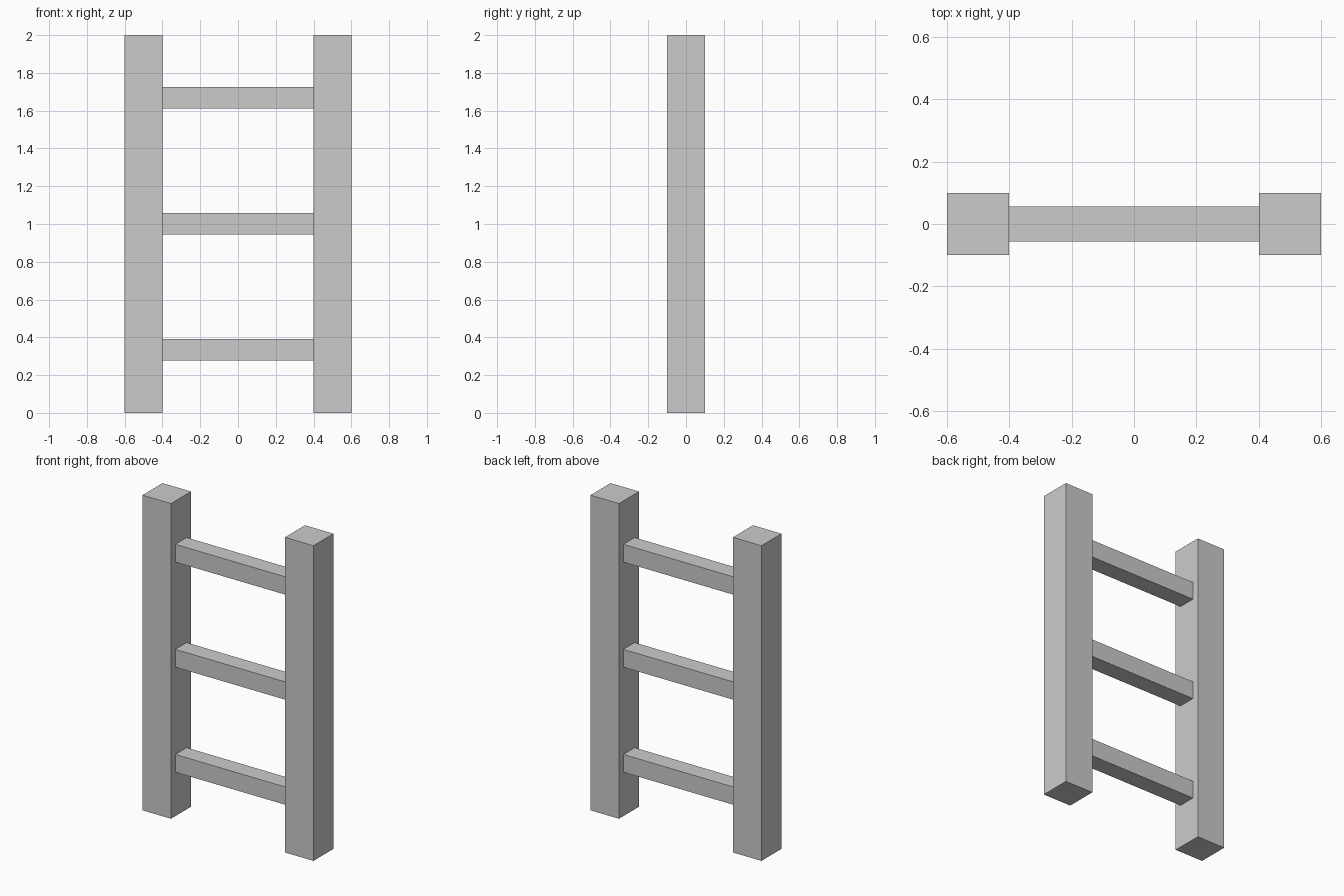
import bpy

if "Cube" in bpy.data.objects:
    bpy.data.objects.remove(bpy.data.objects["Cube"])


def box(name, size, center):
    bpy.ops.mesh.primitive_cube_add(size=1, location=center)
    obj = bpy.context.object
    obj.name = name
    obj.scale = size
    bpy.ops.object.transform_apply(location=False, rotation=False, scale=True)
    return obj


# Side rails
for side, label in ((-1, "left"), (1, "right")):
    box(f"{label}_rail", (0.2, 0.2, 2.0), (side * 0.5, 0, 1.0))

# Rungs spanning between the inner rail faces
for i in range(3):
    box(f"rung_{i + 1}", (0.8, 0.113, 0.113), (0, 0, 0.335 + i * 2 / 3))
